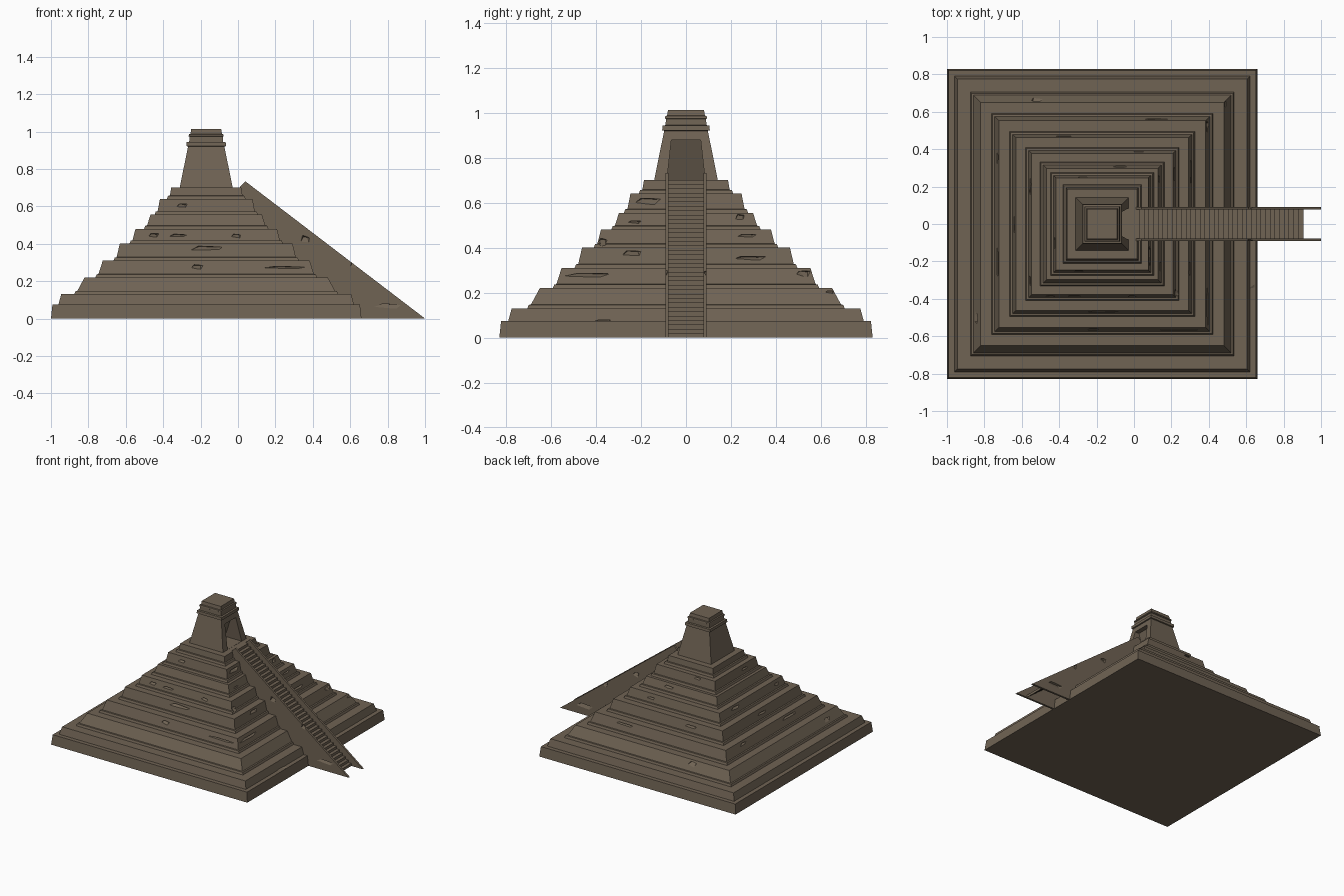
import bpy, bmesh, random
from mathutils import Vector, Matrix
from math import pi

if "Cube" in bpy.data.objects:
    bpy.data.objects.remove(bpy.data.objects["Cube"])

random.seed(4)
CX = -0.17  # pyramid centre in x
stone = bpy.data.materials.new("stone")
stone.diffuse_color = (0.16, 0.125, 0.088, 1)
stone.use_nodes = True
stone.node_tree.nodes["Principled BSDF"].inputs["Base Color"].default_value = stone.diffuse_color


def make(name, bm):
    bmesh.ops.recalc_face_normals(bm, faces=bm.faces)
    me = bpy.data.meshes.new(name)
    bm.to_mesh(me)
    bm.free()
    ob = bpy.data.objects.new(name, me)
    bpy.context.collection.objects.link(ob)
    me.materials.append(stone)
    return ob


def square_loft(name, profile):
    """Stack of square rings from (half width, z) pairs, capped both ends."""
    bm = bmesh.new()
    rings = [[bm.verts.new((CX + sx * h, sy * h, z))
              for sx, sy in ((-1, -1), (1, -1), (1, 1), (-1, 1))] for h, z in profile]
    for a, b in zip(rings, rings[1:]):
        for i in range(4):
            j = (i + 1) % 4
            bm.faces.new((a[i], a[j], b[j], b[i]))
    bm.faces.new(rings[0])
    bm.faces.new(rings[-1])
    return make(name, bm)


def cut(ob, cutter):
    mod = ob.modifiers.new("cut", 'BOOLEAN')
    mod.operation = 'DIFFERENCE'
    mod.solver = 'EXACT'
    mod.use_self = True
    mod.object = cutter
    bpy.context.view_layer.objects.active = ob
    bpy.ops.object.modifier_apply(modifier=mod.name)
    bpy.data.objects.remove(cutter)


def shard(bm, centre, rot, w, h, d):
    """Jagged wedge, long in x, used to chip the stone."""
    tmp = []
    for u, v in ((-.5, -.25), (-.2, .35), (.1, .15), (.5, .3), (.25, -.4), (-.1, -.2)):
        u += random.uniform(-.08, .08)
        v += random.uniform(-.15, .15)
        tmp.append(Vector((u * w, -d, v * h)))
    tmp += [Vector((-.15 * w, d, .3 * h)), Vector((.2 * w, d, .25 * h))]
    vs = [bm.verts.new(centre + rot @ p) for p in tmp]
    res = bmesh.ops.convex_hull(bm, input=vs)
    junk = [g for g in res["geom_interior"] if isinstance(g, bmesh.types.BMVert)]
    bmesh.ops.delete(bm, geom=junk, context='VERTS')


# Stepped pyramid: plain base, then tiers each with a small foot moulding
profile = [(.83, 0), (.822, .075), (.79, .075), (.775, .13)]
tiers = [(.705, .65, .13, .22), (.592, .553, .22, .31), (.495, .462, .31, .40),
         (.41, .378, .40, .48), (.332, .298, .48, .555), (.276, .247, .555, .64),
         (.21, .187, .64, .70)]
for foot, top, z0, z1 in tiers:
    profile += [(foot, z0), (foot - .006, z0 + .016), (foot - .016, z0 + .018), (top, z1)]
pyramid = square_loft("stepped_pyramid", profile)


def half_at(z):
    for (h0, z0), (h1, z1) in zip(profile, profile[1:]):
        if z0 <= z < z1:
            return h0 + (h1 - h0) * (z - z0) / (z1 - z0)
    return .18


# Weathered chips on all four sides: (offset from centre, z, width, height)
front = [(-.13, .60, .08, .04), (-.15, .44, .13, .03), (.0, .37, .26, .05), (-.05, .27, .1, .05),
         (.42, .27, .3, .025), (.16, .435, .08, .05), (-.28, .44, .08, .04)]
right = [(-.37, .42, .06, .06), (-.44, .275, .28, .035), (-.24, .37, .13, .05), (-.17, .60, .16, .06),
         (-.23, .51, .08, .03), (.24, .53, .06, .05), (.28, .35, .2, .03), (.52, .28, .1, .05),
         (.45, .43, .1, .05), (.27, .45, .12, .03), (.64, .2, .06, .03), (-.37, .075, .1, .012)]
back = [(-.1, .52, .12, .04), (.2, .36, .15, .04), (-.3, .28, .22, .03), (.1, .62, .08, .04),
        (.35, .19, .1, .05), (-.2, .44, .1, .04)]
left = [(.1, .6, .1, .04), (-.2, .45, .14, .04), (.2, .28, .26, .04), (-.35, .28, .1, .04),
        (.0, .36, .16, .04), (.3, .44, .08, .05), (.5, .17, .1, .06)]
bm = bmesh.new()
for k, chips in enumerate((front, right, back, left)):
    rot = Matrix.Rotation(k * pi / 2, 3, 'Z')
    for u, z, w, h in chips:
        c = Vector((CX, 0, 0)) + rot @ Vector((u, -half_at(z), z))
        shard(bm, c, rot, w, h, .025)
cut(pyramid, make("chip_cutter", bm))

# Temple with cornice bands and a doorway facing the stairs
temple = square_loft("temple", [(.142, .698), (.097, .92), (.106, .922), (.104, .943), (.091, .945),
                                (.089, .972), (.094, .975), (.092, .985), (.084, .988), (.08, 1.013)])
bm = bmesh.new()
outer = [bm.verts.new(p) for p in ((.05, -.085, .701), (.05, .085, .701), (.05, .065, .88), (.05, -.065, .88))]
inner = [bm.verts.new(p) for p in ((-.17, -.085, .701), (-.17, .085, .701), (-.1, .065, .88), (-.1, -.065, .88))]
bm.faces.new(outer)
bm.faces.new(inner)
for i in range(4):
    j = (i + 1) % 4
    bm.faces.new((outer[i], outer[j], inner[j], inner[i]))
cut(temple, make("door_cutter", bm))

# Stair side walls, mirrored across y
for s, name in ((-1, "stair_wall_front"), (1, "stair_wall_back")):
    bm = bmesh.new()
    outline = [(.01, 0), (1, 0), (.04, .733), (.012, .705)]
    face = bm.faces.new([bm.verts.new((x, s * .077, z)) for x, z in outline])
    ext = bmesh.ops.extrude_face_region(bm, geom=[face])
    bmesh.ops.translate(bm, vec=(0, s * .015, 0),
                        verts=[g for g in ext["geom"] if isinstance(g, bmesh.types.BMVert)])
    wall = make(name, bm)
    bm = bmesh.new()
    rot = Matrix.Rotation(0 if s < 0 else pi, 3, 'Z')
    for x, z, w, h in ((.36, .41, .07, .09), (.62, .27, .06, .09), (.8, .06, .2, .06)):
        shard(bm, Vector((x, s * .092, z)), rot, w, h, .012)
    cut(wall, make("wall_chip_cutter", bm))

# Zigzag flight of steps between the walls
N = 36
line = [(.905, 0)]
for i in range(N):
    x, z = .905 - .9 * i / N, .702 * (i + 1) / N
    line += [(x, z), (x - .9 / N, z)]
bm = bmesh.new()
edge = [[bm.verts.new((x, y, z)) for y in (-.078, .078)] for x, z in line]
for a, b in zip(edge, edge[1:]):
    bm.faces.new((a[0], a[1], b[1], b[0]))
make("stair_steps", bm)
